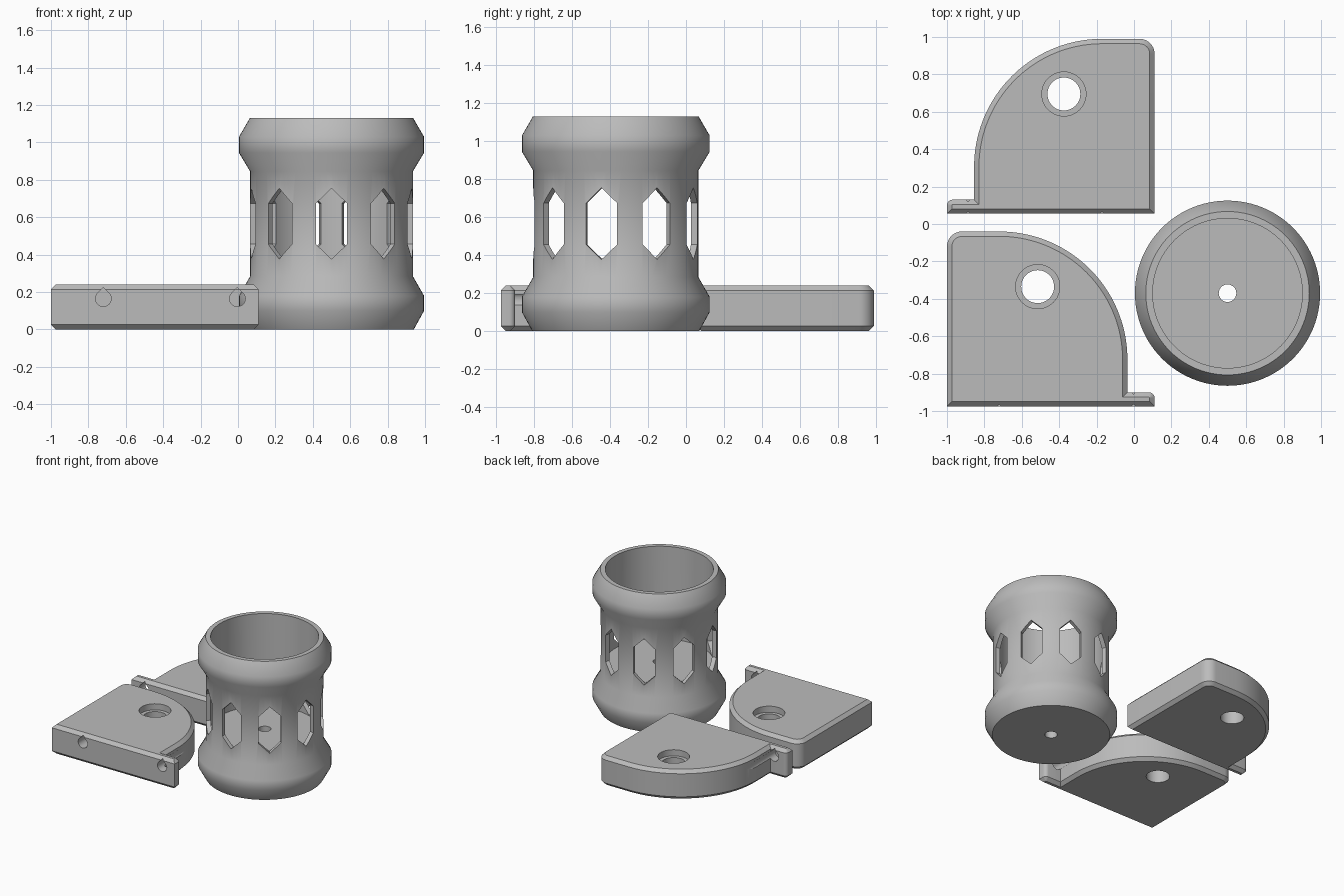
import bpy, bmesh, math
from mathutils import Vector, Matrix

if "Cube" in bpy.data.objects:
    bpy.data.objects.remove(bpy.data.objects["Cube"])

grey = bpy.data.materials.new("plain grey")
grey.diffuse_color = (0.5, 0.5, 0.5, 1)
grey.use_nodes = True
grey.node_tree.nodes["Principled BSDF"].inputs["Base Color"].default_value = grey.diffuse_color


def make_object(name, bm, helper=False):
    bmesh.ops.recalc_face_normals(bm, faces=bm.faces)
    mesh = bpy.data.meshes.new(name)
    bm.to_mesh(mesh)
    bm.free()
    mesh.materials.append(grey)
    obj = bpy.data.objects.new(name, mesh)
    bpy.context.collection.objects.link(obj)
    obj.hide_render = helper
    return obj


def activate(obj):
    bpy.ops.object.select_all(action='DESELECT')
    obj.select_set(True)
    bpy.context.view_layer.objects.active = obj


def cut(obj, cutter):
    mod = obj.modifiers.new("cut", 'BOOLEAN')
    mod.operation, mod.solver, mod.object = 'DIFFERENCE', 'EXACT', cutter
    activate(obj)
    bpy.ops.object.modifier_apply(modifier=mod.name)
    bpy.data.objects.remove(cutter)


def smooth(obj, degrees):
    activate(obj)
    bpy.ops.object.shade_smooth_by_angle(angle=math.radians(degrees))


def loft(rings):
    """Closed solid skinned through rings of equal point count."""
    bm = bmesh.new()
    loops = [[bm.verts.new(p) for p in ring] for ring in rings]
    n = len(loops[0])
    for a, b in zip(loops, loops[1:]):
        for i in range(n):
            j = (i + 1) % n
            bm.faces.new((a[i], a[j], b[j], b[i]))
    bm.faces.new(loops[0])
    bm.faces.new(loops[-1])
    return bm


def circle(x, y, r, z, n):
    return [(x + r * math.cos(2 * math.pi * i / n),
             y + r * math.sin(2 * math.pi * i / n), z) for i in range(n)]


def lathe(name, x, y, profile, n, helper=False):
    return make_object(name, loft([circle(x, y, r, z, n) for r, z in profile]), helper)


def arc(cx, cy, r, start, end, n):
    pts = []
    for i in range(n + 1):
        t = math.radians(start + (end - start) * i / n)
        pts.append((cx + r * math.cos(t), cy + r * math.sin(t)))
    return pts


def inset(points, d):
    """Mitred inward offset of a counter-clockwise outline."""
    out = []
    for i, p in enumerate(points):
        p = Vector(p)
        e1 = (p - Vector(points[i - 1])).normalized()
        e2 = (Vector(points[(i + 1) % len(points)]) - p).normalized()
        n1, n2 = Vector((-e1.y, e1.x)), Vector((-e2.y, e2.x))
        out.append(p + (n1 + n2) * d / (1 + n1.dot(n2)))
    return out


# Holder cup
CX, CY = 0.5, -0.37
cup = lathe("holder_cup", CX, CY, [
    (0.44, 0), (0.495, 0.10), (0.495, 0.18), (0.435, 0.285), (0.435, 0.845),
    (0.495, 0.945), (0.495, 1.03), (0.437, 1.13), (0.40, 1.13), (0.40, 0.375)], 96)
cut(cup, lathe("floor_hole_cutter", CX, CY, [(0.047, -0.1), (0.047, 0.5)], 32, True))

# Nine pointed windows around the cup wall
window = [(-0.083, 0.456), (0, 0.377), (0.083, 0.456),
          (0.083, 0.674), (0, 0.755), (-0.083, 0.674)]
for k in range(9):
    bm = loft([[(x, y, z) for x, z in window] for y in (-0.6, -0.3)])
    bmesh.ops.transform(bm, verts=bm.verts, matrix=Matrix.Translation((CX, CY, 0))
                        @ Matrix.Rotation(math.radians(40 * k), 4, 'Z'))
    cut(cup, make_object("window_cutter", bm, True))
smooth(cup, 40)

# Bracket outline: square corner, thin flange, quarter round, small round
outline = [(-1, -0.975), (0.11, -0.975)]
outline += arc(0.08, -0.93, 0.03, 0, 90, 6)
outline += [(-0.035, -0.90)]
outline += arc(-0.72, -0.725, 0.685, 0, 90, 40)
outline += arc(-0.92, -0.12, 0.08, 90, 180, 8)
H, C = 0.24, 0.026


def screw_hole(x, y0, y1):
    """Teardrop hole running along y."""
    pts = arc(x, 0.165, 0.042, 135, 405, 24) + [(x, 0.165 + 0.0594)]
    return make_object("screw_hole_cutter", loft([[(a, y, b) for a, b in pts]
                                                  for y in (y0, y1)]), True)


def bracket(name):
    small = inset(outline, C)
    obj = make_object(name, loft([
        [(p[0], p[1], z) for p in ring]
        for ring, z in ((small, 0), (outline, C), (outline, H - C), (small, H))]))
    # Stepped mounting hole
    cut(obj, lathe("mount_hole_cutter", -0.515, -0.335,
                   [(0.088, -0.1), (0.088, H - 0.05), (0.118, H - 0.05), (0.118, 0.4)],
                   48, True))
    # Screw holes in the straight front edge
    cut(obj, screw_hole(-0.72, -1.1, -0.65))
    cut(obj, screw_hole(-0.003, -1.1, -0.5))
    return obj


front = bracket("front_bracket")
smooth(front, 25)

# Mirrored partner behind
back = bracket("back_bracket")
back.data.transform(Matrix.Translation((-0.89, 1.03, 0)) @ Matrix.Scale(-1, 4, (1, 0, 0)))
back.data.flip_normals()
smooth(back, 25)
